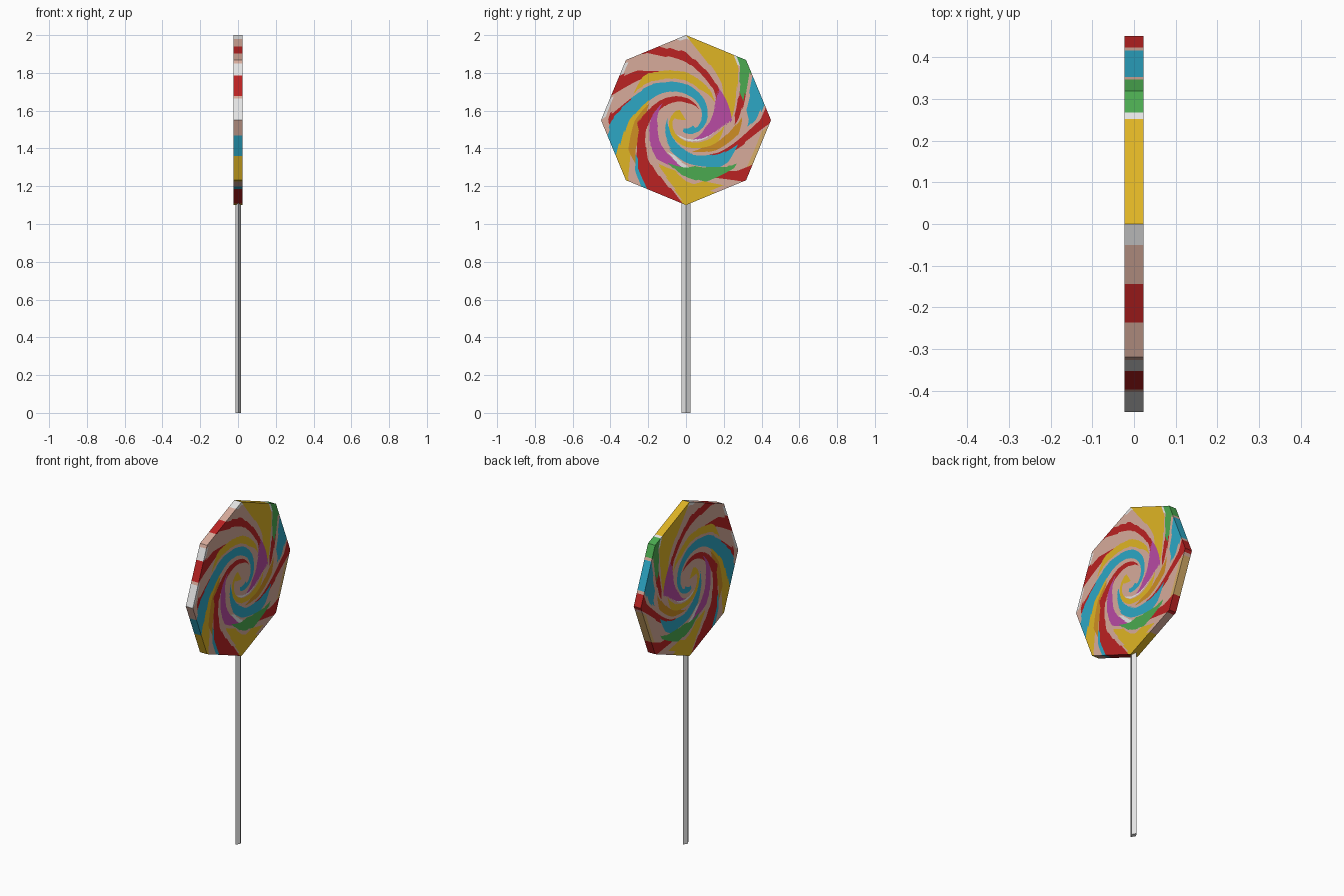
import bpy, bmesh, math

if "Cube" in bpy.data.objects:
    bpy.data.objects.remove(bpy.data.objects["Cube"])

COLOURS = {
    "pale_pink": (0.68, 0.41, 0.33), "white": (0.78, 0.78, 0.78),
    "red": (0.50, 0.016, 0.016), "yellow": (0.74, 0.46, 0.018),
    "blue": (0.026, 0.39, 0.56), "orange": (0.62, 0.27, 0.017),
    "purple": (0.48, 0.07, 0.37), "green": (0.07, 0.40, 0.08),
    "tan": (0.68, 0.42, 0.14),
}
NAMES = list(COLOURS)
MATS = []
for n in NAMES:
    m = bpy.data.materials.new(n)
    m.diffuse_color = (*COLOURS[n], 1)
    m.use_nodes = True
    m.node_tree.nodes["Principled BSDF"].inputs["Base Color"].default_value = m.diffuse_color
    MATS.append(m)

CZ, R, HALF = 1.55, 0.45, 0.023      # candy centre height, radius, half thickness
SECTORS, RINGS = 160, 50

# Spiral arms: colour, rim angle (inner, outer), half width (inner, outer), radius from / to
OUTER_ARMS = [
    ("white", 142, 142, 5, 5, .96, 1), ("white", 172, 172, 8, 8, .96, 1),
    ("white", 93, 93, 3, 3, .96, 1), ("tan", 341, 341, 15, 15, .95, 1),
    ("red", 106, 117, 9, 6, .44, 1), ("red", 155, 155, 6, 8, .68, 1),
    ("red", 188, 186, 5, 5, .55, .92), ("yellow", 218, 217, 9, 11, .50, 1),
    ("orange", 230, 230, 8, 7, .48, .8), ("red", 248, 255, 10, 15, .50, 1),
    ("blue", 239, 239, 2, 2, .75, 1), ("yellow", 286, 280, 10, 12, .62, 1),
    ("yellow", 298, 298, 7, 6, .78, .93), ("red", 319, 319, 7, 7, .80, 1),
    ("red", 362, 364, 7, 6, .50, 1),
    ("blue", 383, 383, 8, 12, .75, 1), ("red", 407, 402, 6, 5, .58, .88),
    ("green", 405, 405, 5, 8, .75, 1), ("white", 414, 414, 2, 2, .9, 1),
    ("yellow", 432, 432, 16, 18, .55, 1),
]
INNER_ARMS = [
    ("yellow", 140, 166, 18, 12, .40, .72), ("red", 275, 238, 22, 8, .20, .58),
    ("purple", 284, 303, 24, 22, .34, .58), ("white", 325, 318, 5, 5, .45, .58),
    ("green", 314, 320, 17, 15, .57, .8), ("blue", 385, 350, 16, 18, .22, .42),
    ("blue", 350, 347, 18, 14, .42, .70), ("orange", 392, 386, 12, 9, .38, .66),
    ("yellow", 428, 412, 30, 12, 0, .46), ("white", 458, 450, 9, 6, .2, .36),
    ("purple", 490, 436, 24, 22, .23, .53), ("blue", 205, 195, 34, 22, .10, .38),
    ("blue", 195, 199, 22, 7, .38, 1),
]


def twist(t):
    """Turn of the spiral, in degrees, at relative radius t (0 at the rim)."""
    k = min(-math.log(max(t, 0.01)), 1.9)
    return -(60 * k + 45 * k * k)


def arm_colour(angle, t):
    result = "pale_pink"
    for name, a0, a1, w0, w1, r0, r1 in OUTER_ARMS + INNER_ARMS:
        if r0 <= t <= r1:
            s = (t - r0) / (r1 - r0)
            a, half = a0 + (a1 - a0) * s, w0 + (w1 - w0) * s
            if abs((angle - a + 180) % 360 - 180) <= half:
                result = name
    return NAMES.index(result)


def octagon(deg):
    """Distance to the octagon edge, corners at multiples of 45 degrees."""
    return math.cos(math.pi / 8) / math.cos(math.radians(deg % 45 - 22.5))


def add_object(name, bm, mats):
    bmesh.ops.recalc_face_normals(bm, faces=bm.faces)
    me = bpy.data.meshes.new(name)
    bm.to_mesh(me)
    bm.free()
    for m in mats:
        me.materials.append(m)
    ob = bpy.data.objects.new(name, me)
    bpy.context.collection.objects.link(ob)
    return ob


# Candy: octagonal disc whose mesh rows follow the spiral
bm = bmesh.new()
STEP = 360 / SECTORS
rims = []
for x in (-HALF, HALF):
    centre = bm.verts.new((x, 0, CZ))
    prev = None
    for j in range(1, RINGS + 1):
        t = j / RINGS
        ring = []
        for i in range(SECTORS):
            a = i * STEP + twist(t)
            r = R * t * (1 + (octagon(a) - 1) * t ** 2 if j < RINGS else octagon(a))
            ring.append(bm.verts.new((x, r * math.cos(math.radians(a)),
                                      CZ + r * math.sin(math.radians(a)))))
        for i in range(SECTORS):
            k = (i + 1) % SECTORS
            if prev:
                f = bm.faces.new((prev[i], prev[k], ring[k], ring[i]))
            else:
                f = bm.faces.new((centre, ring[k], ring[i]))
            f.material_index = arm_colour((i + .5) * STEP, t - .5 / RINGS)
        prev = ring
    rims.append(prev)
# Rim continues the colours of the outermost row
for i in range(SECTORS):
    k = (i + 1) % SECTORS
    f = bm.faces.new((rims[0][i], rims[0][k], rims[1][k], rims[1][i]))
    f.material_index = arm_colour((i + .5) * STEP, 1 - .5 / RINGS)
add_object("candy_disc", bm, MATS)

# Stick: flattened four-sided prism
bm = bmesh.new()
bmesh.ops.create_cone(bm, cap_ends=True, segments=4, radius1=1, radius2=1, depth=1.11)
for v in bm.verts:
    # keep the diamond's points on the x and y axes
    a = round(math.atan2(v.co.y, v.co.x) / (math.pi / 2)) * math.pi / 2
    v.co.x, v.co.y = 0.002 + 0.015 * math.cos(a), 0.025 * math.sin(a)
    v.co.z += 0.555
add_object("stick", bm, [MATS[NAMES.index("white")]])
